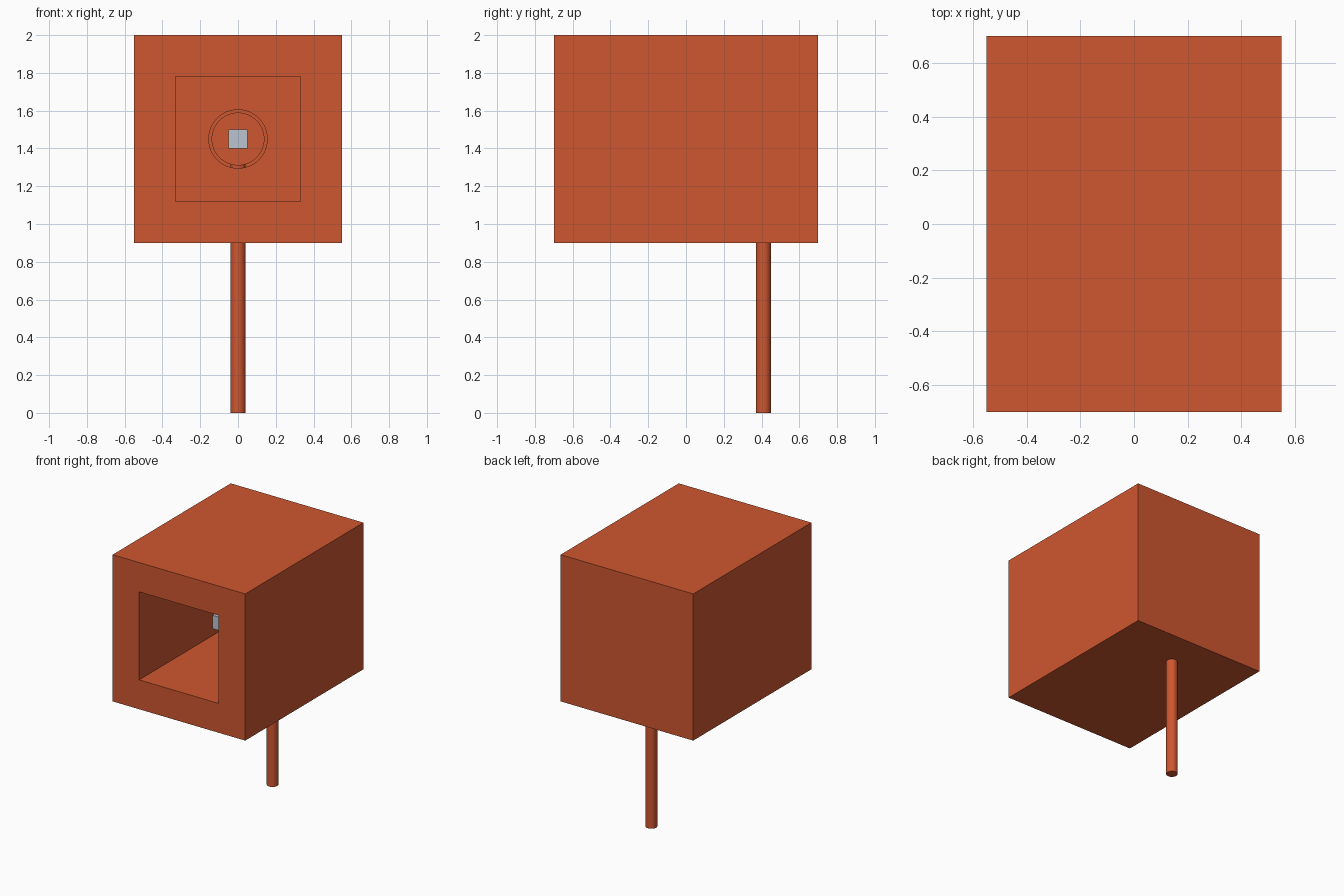
import bpy
import math

cube = bpy.data.objects.get("Cube")
if cube:
    bpy.data.objects.remove(cube, do_unlink=True)


def material(name, rgb):
    mat = bpy.data.materials.new(name)
    mat.use_nodes = True
    mat.diffuse_color = (*rgb, 1)
    mat.node_tree.nodes["Principled BSDF"].inputs["Base Color"].default_value = (*rgb, 1)
    return mat


ORANGE = material("burnt orange", (0.62, 0.095, 0.029))
GREY = material("light steel grey", (0.49, 0.56, 0.63))


def box(name, lo, hi, mat):
    """Box between two opposite corners."""
    mid = [(a + b) / 2 for a, b in zip(lo, hi)]
    bpy.ops.mesh.primitive_cube_add(size=1, location=mid)
    ob = bpy.context.object
    ob.name = name
    ob.scale = [b - a for a, b in zip(lo, hi)]
    bpy.ops.object.transform_apply(location=False, rotation=False, scale=True)
    ob.data.materials.append(mat)
    return ob


def rod(name, radius, length, centre, mat, along_y=False, sides=48):
    """Round rod, upright or lying along y."""
    tilt = math.pi / 2 if along_y else 0
    bpy.ops.mesh.primitive_cylinder_add(vertices=sides, radius=radius, depth=length,
                                        location=centre, rotation=(tilt, 0, 0))
    ob = bpy.context.object
    ob.name = name
    ob.data.materials.append(mat)
    bpy.ops.object.shade_smooth_by_angle(angle=math.radians(30))
    return ob


def cut(target, cutter):
    """Subtract the cutter and remove it."""
    mod = target.modifiers.new("cut", "BOOLEAN")
    mod.operation = "DIFFERENCE"
    mod.solver = "EXACT"
    mod.object = cutter
    bpy.context.view_layer.objects.active = target
    bpy.ops.object.modifier_apply(modifier=mod.name)
    bpy.data.objects.remove(cutter, do_unlink=True)


AXIS_Z = 1.45      # height of the shared centre line
POLE_Y = 0.41
CAVITY_BACK = 0.30

# Housing with a square opening and a round bore behind it
housing = box("housing", (-0.55, -0.70, 0.90), (0.55, 0.70, 2.0), ORANGE)
cut(housing, box("opening_cutter", (-0.33, -0.90, 1.12), (0.33, CAVITY_BACK, 1.78), ORANGE))
cut(housing, rod("bore_cutter", 0.155, 0.36, (0, 0.38, AXIS_Z), ORANGE, along_y=True))
bpy.ops.object.select_all(action="DESELECT")
housing.select_set(True)
bpy.context.view_layer.objects.active = housing
bpy.ops.object.shade_smooth_by_angle(angle=math.radians(30))

# Plunger in the bore, carried by the pole
rod("plunger", 0.14, 0.28, (0, POLE_Y, AXIS_Z), ORANGE, along_y=True)
rod("pole", 0.04, 1.33, (0, POLE_Y, 0.665), ORANGE, sides=32)

# Square pin reaching forward from the plunger
box("pin", (-0.05, -0.23, AXIS_Z - 0.05), (0.05, 0.29, AXIS_Z + 0.05), GREY)
